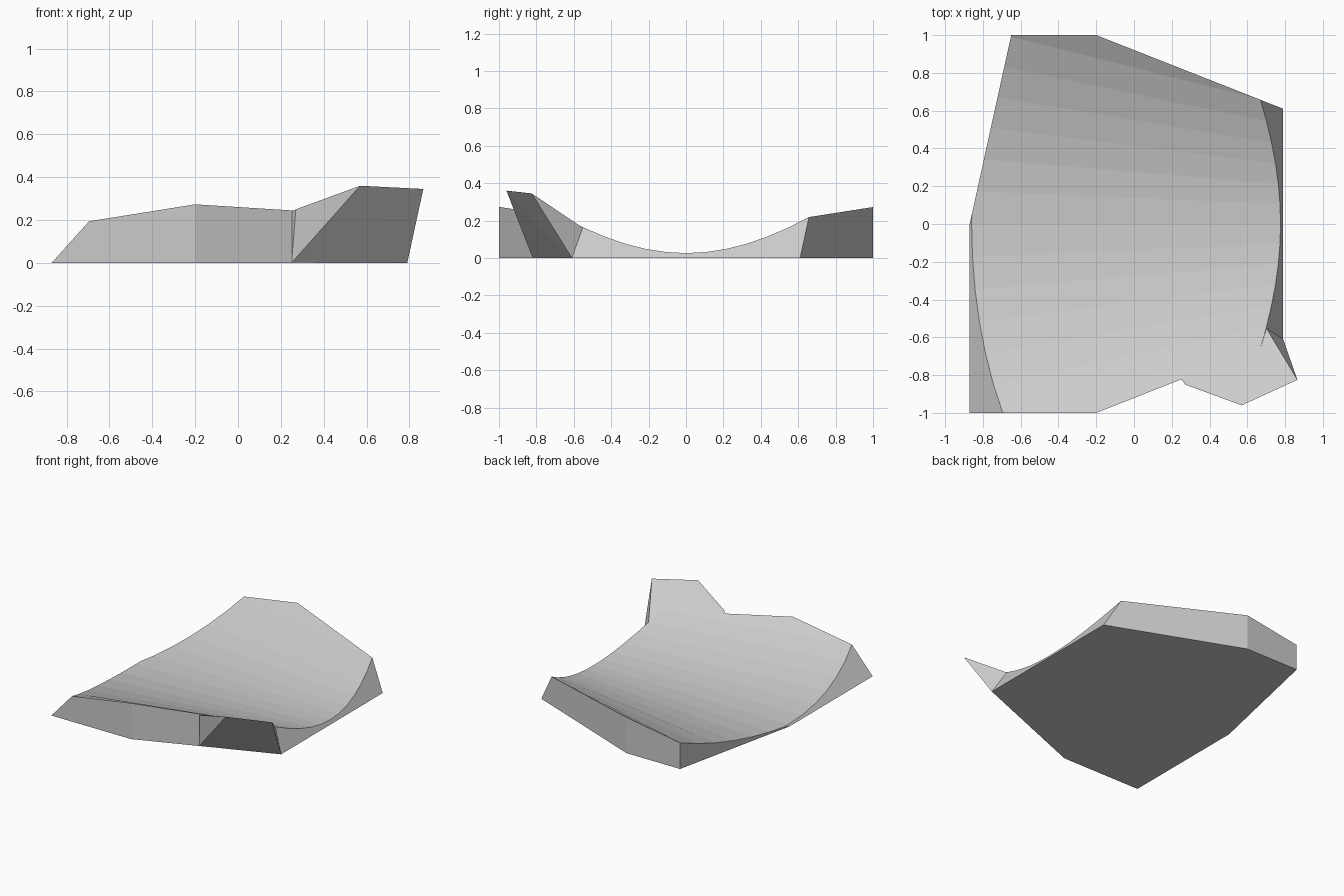
import bpy, bmesh
from mathutils import Vector

cube = bpy.data.objects.get("Cube")
if cube:
    bpy.data.objects.remove(cube)

grey = bpy.data.materials.new("plain grey")
grey.use_nodes = True
grey.diffuse_color = (0.6, 0.6, 0.6, 1)
grey.node_tree.nodes["Principled BSDF"].inputs["Base Color"].default_value = (0.6, 0.6, 0.6, 1)


def finish(bm, name):
    bmesh.ops.recalc_face_normals(bm, faces=bm.faces[:])
    mesh = bpy.data.meshes.new(name)
    bm.to_mesh(mesh)
    bm.free()
    mesh.materials.append(grey)
    obj = bpy.data.objects.new(name, mesh)
    bpy.context.scene.collection.objects.link(obj)
    return obj


def trough_point(x, t):
    """Point on the tapering trough; t runs across it, flat beyond the curve."""
    f = (x + 0.69) / 1.36
    rise = t * t if abs(t) <= 1 else 2 * abs(t) - 1
    return Vector((x, t * (1 - 0.34 * f), 0.013 + 0.012 * f + (0.182 + 0.013 * f) * rise))


# Oversized trough block with straight rulings
bm = bmesh.new()
steps = [-1.5] + [i / 6 for i in range(-6, 7)] + [1.5]
rings = []
for x in (-1, 1):
    top = [trough_point(x, t) for t in steps]
    base = [Vector((x, p.y, 0)) for p in (top[-1], top[0])]
    rings.append([bm.verts.new(p) for p in top + base])
count = len(rings[0])
for i in range(count):
    j = (i + 1) % count
    bm.faces.new((rings[0][i], rings[0][j], rings[1][j], rings[1][i]))
for ring in rings:
    bm.faces.new(ring)

# Trim to the outline: two leaning ends, then the upright sides
cuts = [
    ((0.79, 0, 0), (1, 0, 0.55)),
    ((-0.87, 0, 0), (-1, 0, 0.9)),
    ((-0.87, 0, 0), (-1, 0.22, 0)),
    ((0, 1, 0), (0, 1, 0)),
    ((0, -1, 0), (0, -1, 0)),
    ((-0.2, 1, 0), (0.39, 0.99, 0)),
    ((-0.2, -1, 0), (0.39, -0.99, 0)),
]
for point, normal in cuts:
    geom = bm.verts[:] + bm.edges[:] + bm.faces[:]
    bmesh.ops.bisect_plane(bm, geom=geom, dist=0.00001, plane_co=point,
                           plane_no=Vector(normal).normalized(), clear_outer=True)
    rim = [e for e in bm.edges if e.is_boundary]
    bmesh.ops.holes_fill(bm, edges=rim, sides=0)
finish(bm, "trough_body")

# Flared tab leaning out of the front side
tab = bmesh.new()
corners = [
    (0.25, -0.82, 0), (0.79, -0.61, 0),
    (0.25, -0.82, 0.237), (0.27, -0.85, 0.25),
    (0.57, -0.96, 0.36), (0.865, -0.825, 0.345),
    (0.71, -0.64, 0.215), (0.70, -0.55, 0.16),
]
for c in corners:
    tab.verts.new(c)
bmesh.ops.convex_hull(tab, input=tab.verts[:])
finish(tab, "flared_tab")
